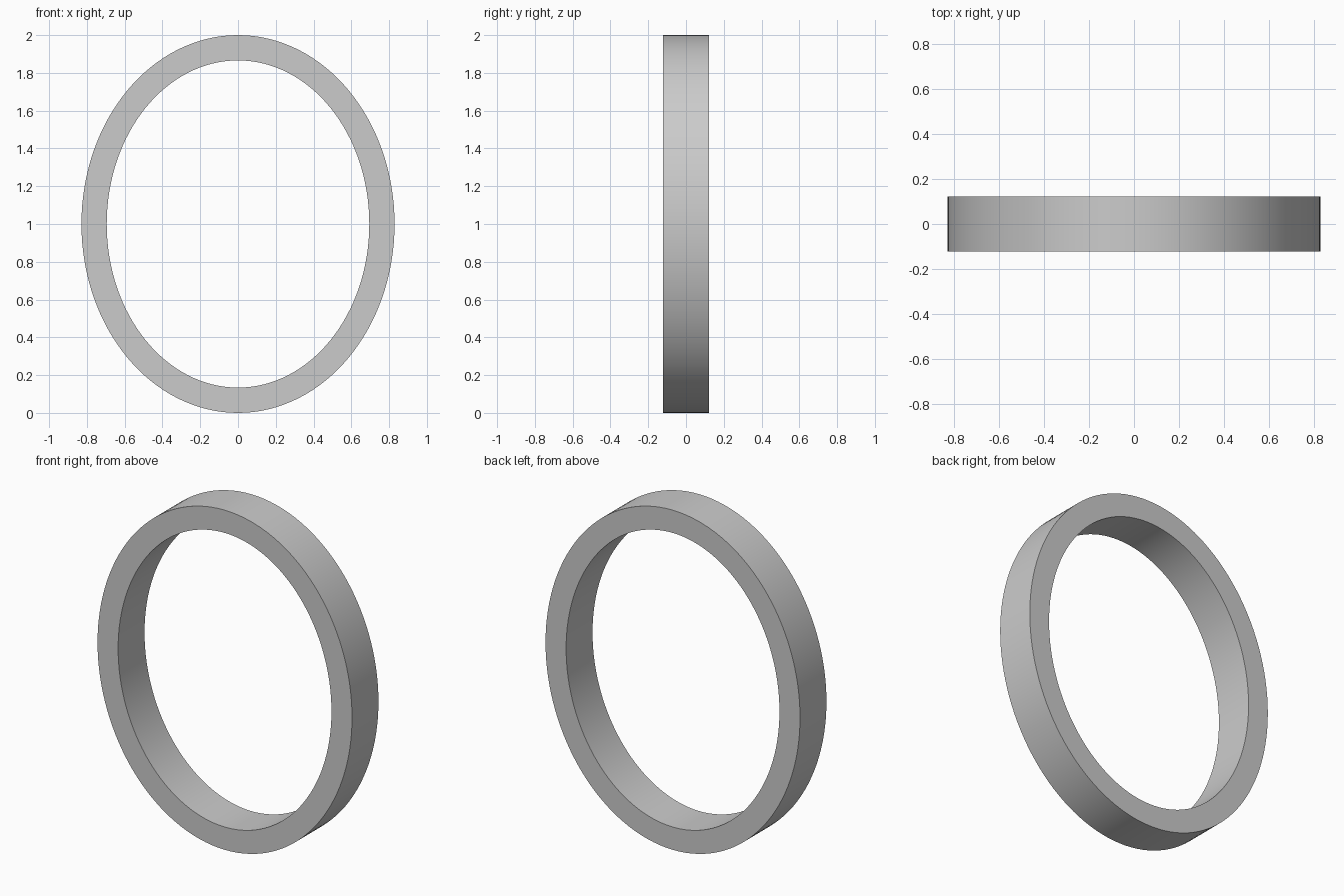
import bpy, bmesh
from math import sin, cos, pi

if "Cube" in bpy.data.objects:
    bpy.data.objects.remove(bpy.data.objects["Cube"])

SEGMENTS = 128
HALF_DEPTH = 0.123
OUTER = (0.829, 1.0)    # half width, half height
INNER = (0.695, 0.866)


def ellipse(bm, radii, y):
    """Upright ellipse of vertices at depth y, centred at z = 1."""
    return [bm.verts.new((radii[0] * cos(2 * pi * i / SEGMENTS), y,
                          1 + radii[1] * sin(2 * pi * i / SEGMENTS)))
            for i in range(SEGMENTS)]


# Oval ring: four loops bridged around its rectangular section
bm = bmesh.new()
loops = [ellipse(bm, r, y) for r, y in (
    (OUTER, -HALF_DEPTH), (OUTER, HALF_DEPTH),
    (INNER, HALF_DEPTH), (INNER, -HALF_DEPTH))]
for k in range(4):
    a, b = loops[k], loops[(k + 1) % 4]
    for i in range(SEGMENTS):
        j = (i + 1) % SEGMENTS
        bm.faces.new((a[i], a[j], b[j], b[i]))
bmesh.ops.recalc_face_normals(bm, faces=bm.faces)

mesh = bpy.data.meshes.new("oval_ring")
bm.to_mesh(mesh)
bm.free()
ring = bpy.data.objects.new("oval_ring", mesh)
bpy.context.collection.objects.link(ring)

# Smooth walls, crisp rims
bpy.context.view_layer.objects.active = ring
ring.select_set(True)
bpy.ops.object.shade_smooth_by_angle()
